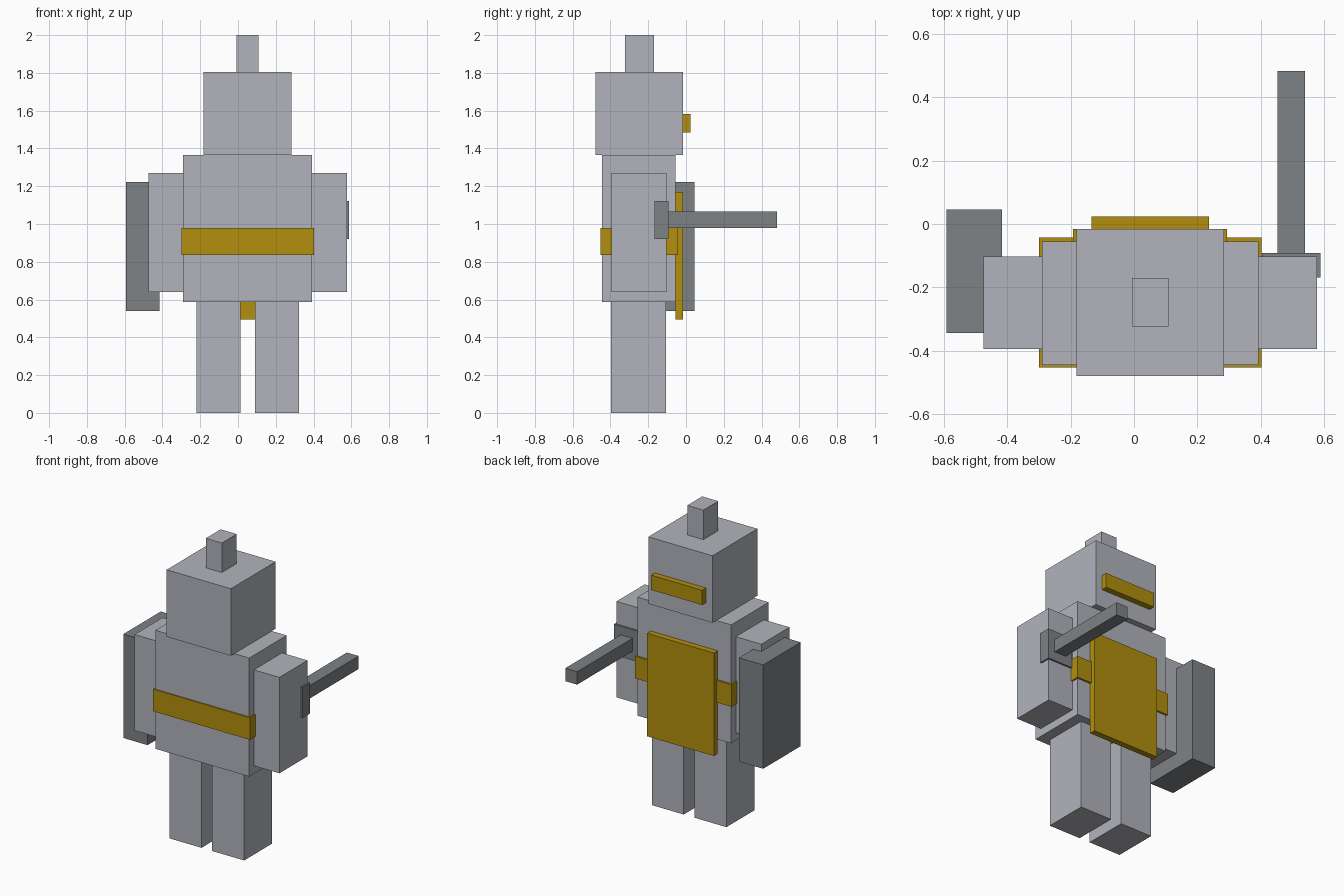
import bpy

if "Cube" in bpy.data.objects:
    bpy.data.objects.remove(bpy.data.objects["Cube"])


def material(name, rgb):
    m = bpy.data.materials.new(name)
    m.diffuse_color = (*rgb, 1.0)
    m.use_nodes = True
    m.node_tree.nodes["Principled BSDF"].inputs["Base Color"].default_value = m.diffuse_color
    return m


steel = material("light steel", (0.445, 0.456, 0.503))
iron = material("dark iron", (0.209, 0.223, 0.235))
gold = material("gold", (0.445, 0.275, 0.004))


def box(name, x, y, z, mat):
    """Box from (min, max) ranges on each axis."""
    bpy.ops.mesh.primitive_cube_add(size=1, location=[sum(r) / 2 for r in (x, y, z)])
    ob = bpy.context.object
    ob.name = name
    ob.data.name = name
    ob.scale = [r[1] - r[0] for r in (x, y, z)]
    bpy.ops.object.transform_apply(location=False, rotation=False, scale=True)
    ob.data.materials.append(mat)
    return ob


MID = 0.051  # body centre line in x


def centred(name, half, y, z, mat):
    return box(name, (MID - half, MID + half), y, z, mat)


# Body, helmet and crest
centred("torso", 0.341, (-0.444, -0.055), (0.588, 1.366), steel)
centred("helmet", 0.233, (-0.48, -0.015), (1.366, 1.806), steel)
centred("helmet_crest", 0.058, (-0.324, -0.17), (1.806, 2.0), steel)

# Limbs, mirrored about the body centre line
for side, s in (("left", -1), ("right", 1)):
    def span(a, b):
        return tuple(sorted((MID + s * a, MID + s * b)))
    box(side + "_leg", span(0.039, 0.271), (-0.396, -0.105), (0.0, 0.588), steel)
    box(side + "_arm", span(0.341, 0.526), (-0.395, -0.103), (0.64, 1.27), steel)

# Gold trim
centred("belt", 0.351, (-0.452, -0.043), (0.835, 0.98), gold)
centred("tabard", 0.243, (-0.055, -0.015), (0.494, 1.17), gold)
centred("visor", 0.185, (-0.02, 0.024), (1.485, 1.582), gold)

# Shield and sword
box("shield", (-0.592, -0.416), (-0.344, 0.045), (0.54, 1.222), iron)
box("sword_guard", (0.404, 0.588), (-0.168, -0.092), (0.92, 1.122), iron)
box("sword_blade", (0.453, 0.539), (-0.092, 0.482), (0.98, 1.065), iron)
